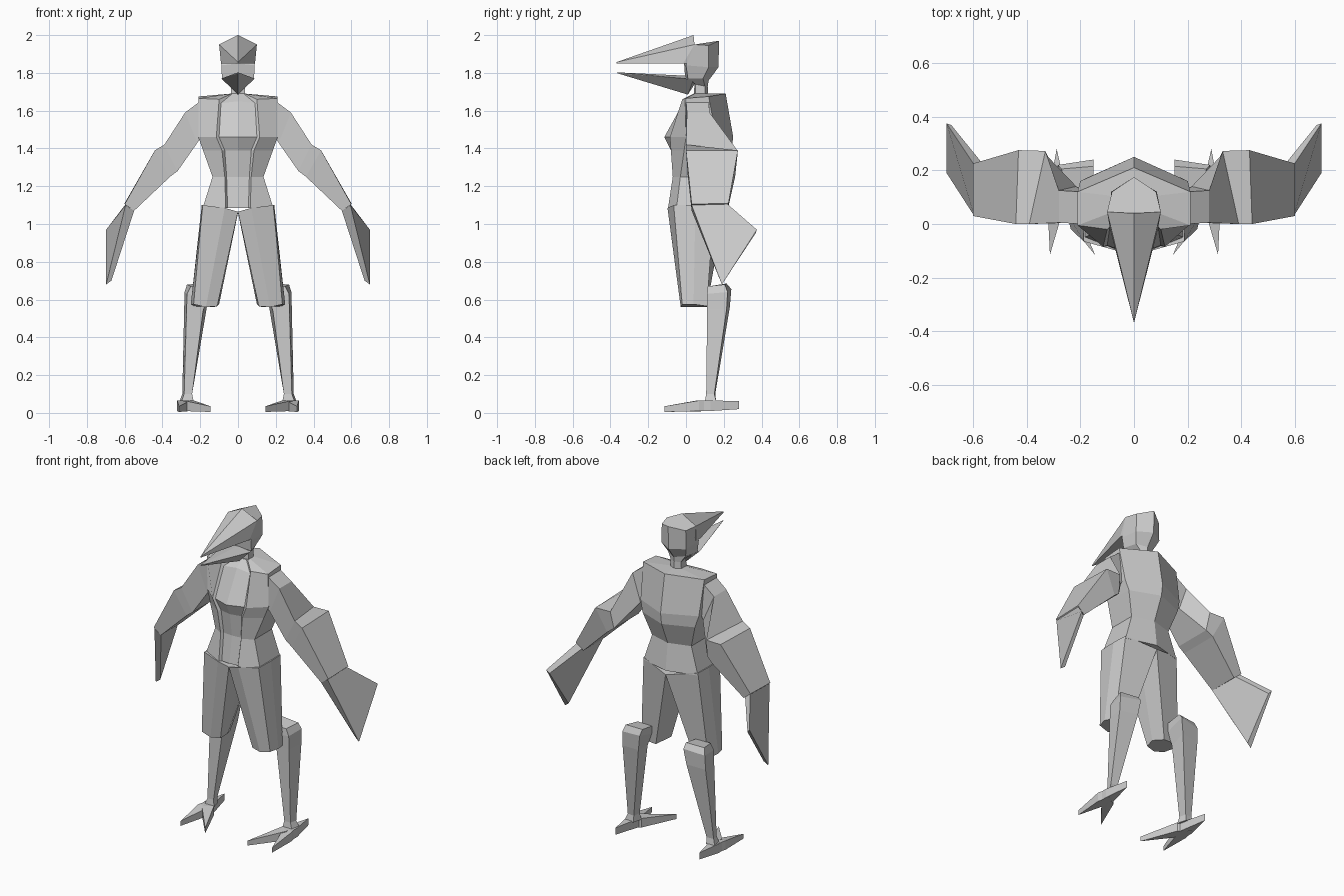
import bpy, bmesh

grey = bpy.data.materials.new("plain_grey")
grey.diffuse_color = (0.6, 0.6, 0.6, 1)


def finish(name, bm):
    bmesh.ops.remove_doubles(bm, verts=bm.verts, dist=0.0005)
    bmesh.ops.recalc_face_normals(bm, faces=bm.faces)
    me = bpy.data.meshes.new(name)
    bm.to_mesh(me)
    bm.free()
    me.materials.append(grey)
    ob = bpy.data.objects.new(name, me)
    bpy.context.collection.objects.link(ob)
    return ob


def loft(name, rings):
    """Skin closed rings of points, capping both ends."""
    bm = bmesh.new()
    rows = [[bm.verts.new(p) for p in r] for r in rings]
    for a, b in zip(rows, rows[1:]):
        for i in range(len(a)):
            j = (i + 1) % len(a)
            bm.faces.new((a[i], a[j], b[j], b[i]))
    bm.faces.new(rows[0])
    bm.faces.new(rows[-1])
    return finish(name, bm)


def hull(name, pts):
    """Convex faceted solid around a few points."""
    bm = bmesh.new()
    for p in pts:
        bm.verts.new(p)
    bmesh.ops.convex_hull(bm, input=bm.verts)
    bmesh.ops.dissolve_limit(bm, angle_limit=0.03, verts=bm.verts, edges=bm.edges)
    return finish(name, bm)


def sym(half):
    """Complete a half ring whose first and last points lie on x = 0."""
    return half + [(-x, y, z) for x, y, z in half[-2:0:-1]]


def both(pts):
    return pts + [(-x, y, z) for x, y, z in pts if x]


def pair(build, name, data):
    """Build a left part and its mirrored twin."""
    for side, s in (("left", 1), ("right", -1)):
        flip = lambda p: (s * p[0], p[1], p[2])
        if build is loft:
            loft(f"{side}_{name}", [[flip(p) for p in r] for r in data])
        else:
            hull(f"{side}_{name}", [flip(p) for p in data])


# Torso: centre, shirt edge, jacket edge, side front, side back, spine
def torso_ring(c, se, je, sf, sb, sp, z):
    return sym([(0, c, z), (*se, z), (*je, z), (*sf, z), (*sb, z), (0, sp, z)])


loft("torso", [
    torso_ring(.04, (.03, .04), (.035, .045), (.04, .06), (.04, .10), .11, 1.69),
    sym([(0, -.01, 1.65), (.09, -.01, 1.64), (.10, -.02, 1.66),
         (.21, -.005, 1.665), (.21, .12, 1.675), (0, .21, 1.69)]),
    torso_ring(-.115, (.10, -.08), (.115, -.085), (.21, 0), (.20, .16), .25, 1.46),
    torso_ring(-.08, (.07, -.065), (.085, -.08), (.185, -.01), (.18, .17), .24, 1.39),
    torso_ring(-.06, (.06, -.055), (.07, -.07), (.135, -.03), (.135, .14), .18, 1.25),
    torso_ring(-.085, (.055, -.08), (.065, -.095), (.187, -.05), (.187, .15), .20, 1.085),
])

# Head and neck
loft("head", [
    sym([(0, .04, 2.0), (.10, .045, 1.95), (.082, .12, 1.945), (0, .175, 1.97)]),
    sym([(0, -.01, 1.85), (.088, .0, 1.84), (.085, .12, 1.83), (0, .172, 1.83)]),
    sym([(0, -.005, 1.78), (.085, .01, 1.77), (.06, .09, 1.77), (0, .12, 1.76)]),
    sym([(0, .045, 1.74), (.035, .05, 1.74), (.035, .1, 1.73), (0, .115, 1.73)]),
    sym([(0, .04, 1.66), (.04, .05, 1.66), (.04, .1, 1.66), (0, .12, 1.66)]),
])

# Open beak
hull("upper_beak", both([(0, .04, 2.0), (0, -.01, 1.967), (.10, .045, 1.95),
                         (.09, -.015, 1.85), (.088, .03, 1.85),
                         (0, -.368, 1.857), (0, -.368, 1.85)]))
hull("lower_beak", both([(0, -.368, 1.803), (0, -.36, 1.797), (.088, -.01, 1.77),
                         (.07, .04, 1.765), (0, .01, 1.685), (0, .045, 1.74),
                         (0, .0, 1.785)]))

# Sleeves: upper front, upper back, lower back, lower front
pair(loft, "sleeve", [
    [(.20, 0, 1.65), (.20, .12, 1.65), (.195, .13, 1.46), (.195, 0, 1.46)],
    [(.28, .005, 1.59), (.28, .125, 1.59), (.215, .14, 1.43), (.215, .005, 1.43)],
    [(.39, 0, 1.42), (.33, .272, 1.39), (.32, .25, 1.28), (.32, .01, 1.28)],
    [(.44, 0, 1.39), (.43, .275, 1.39), (.36, .26, 1.25), (.36, .01, 1.25)],
    [(.60, .03, 1.105), (.60, .225, 1.11), (.55, .22, 1.07), (.55, .03, 1.07)],
])

# Fan-shaped wing hands
pair(loft, "wing_hand", [
    [(.595, .03, 1.10), (.595, .22, 1.105), (.56, .22, 1.08), (.55, .03, 1.07)],
    [(.698, .19, .68), (.698, .375, .97), (.68, .368, .95), (.67, .195, .70)],
])

# Trouser legs
pair(loft, "trouser_leg", [
    [(0, .05, 1.06), (0, -.09, 1.065), (.07, -.098, 1.085), (.187, -.065, 1.10),
     (.192, .05, 1.10), (.187, .15, 1.10), (0, .2, 1.06)],
    [(.10, .04, .575), (.11, -.015, .565), (.17, -.028, .56), (.235, -.02, .575),
     (.25, .04, .575), (.23, .11, .565), (.13, .11, .56)],
])

# Shins
pair(loft, "shin", [
    [(.15, .12, .67), (.25, .115, .67), (.27, .205, .68), (.15, .215, .685)],
    [(.155, .112, .62), (.27, .112, .63), (.283, .22, .64), (.15, .24, .655)],
    [(.185, .112, .54), (.272, .112, .55), (.285, .215, .55), (.165, .232, .56)],
    [(.243, .107, .10), (.285, .107, .10), (.295, .15, .10), (.25, .155, .10)],
    [(.235, .10, .06), (.30, .10, .06), (.31, .16, .06), (.25, .16, .06)],
])

# Feet: two front toes and a heel claw, each with an upright blade tip
for name, tip, base in (
        ("inner_toe", (.145, -.115, .005, .035), [(.235, .10), (.29, .06), (.29, .13)]),
        ("outer_toe", (.313, -.115, .005, .035), [(.25, .10), (.322, .07), (.30, .15)]),
        ("heel_claw", (.288, .28, .02, .062), [(.245, .09), (.315, .08), (.315, .13)])):
    x, y, lo, hi = tip
    pair(hull, name, [(x, y, lo), (x, y, hi)]
         + [(bx, by, z) for bx, by in base for z in (.01, .066)])
